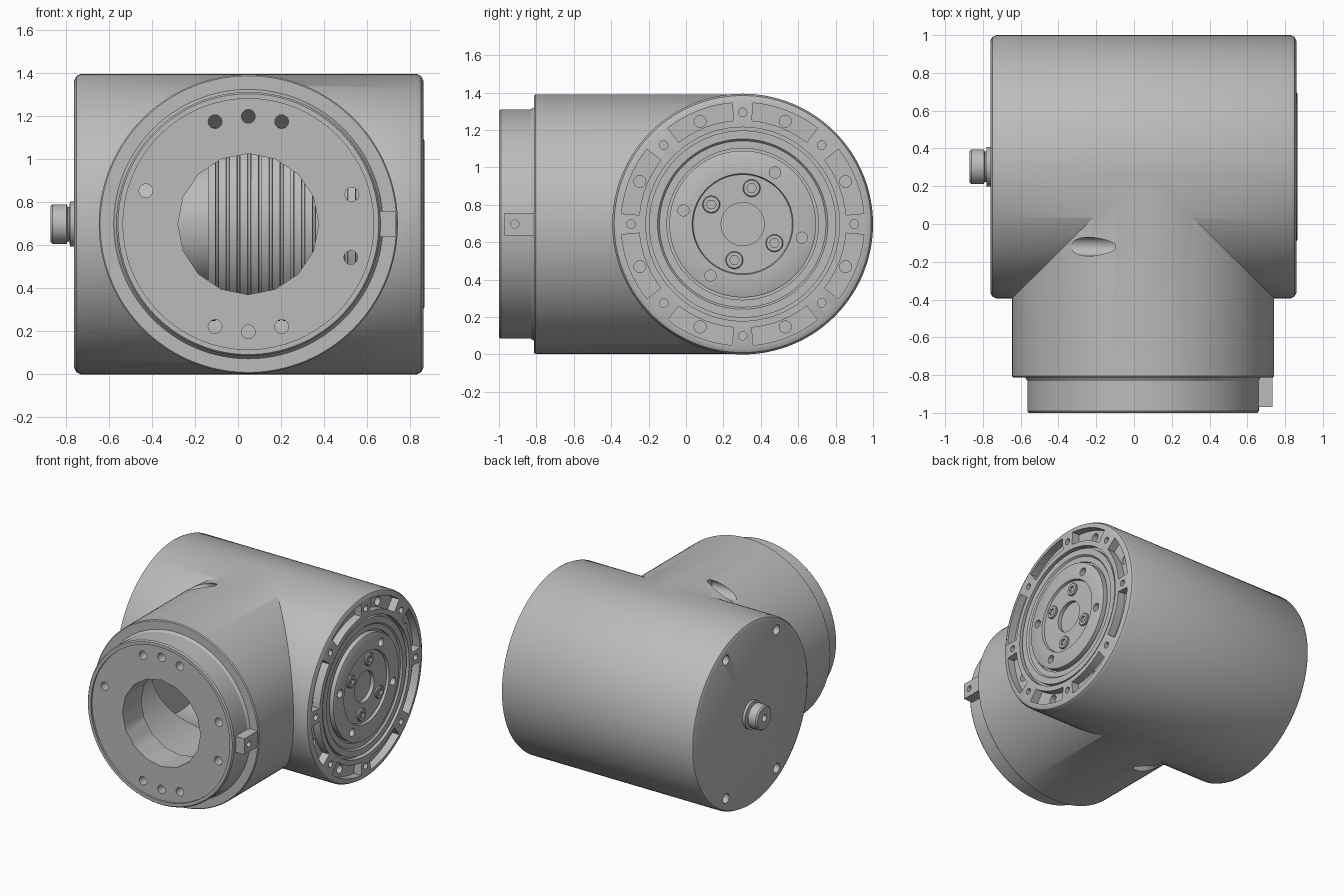
import bpy, bmesh, math
from mathutils import Vector, Matrix

if "Cube" in bpy.data.objects:
    bpy.data.objects.remove(bpy.data.objects["Cube"])

metal = bpy.data.materials.new("grey_metal")
metal.use_nodes = True
GREY = (0.5, 0.5, 0.5, 1)
metal.diffuse_color = GREY
metal.node_tree.nodes["Principled BSDF"].inputs["Base Color"].default_value = GREY

R = 0.697                              # shared radius and axis height
MAIN = Vector((0, 0.303, R))           # axis along x
FRONT = Vector((0.048, 0, R))          # axis along y


def place(axis, c, r, a, t):
    u, v = r * math.cos(a), r * math.sin(a)
    return c + (Vector((t, u, v)) if axis == "x" else Vector((u, t, v)))


def polar(axis, c, r, deg):
    return place(axis, c, r, math.radians(deg), 0)


def lathe(bm, axis, c, profile, seg=96):
    """Solid of revolution; the profile starts and ends on the axis."""
    rings = []
    for r, t in profile:
        n = 1 if r == 0 else seg
        rings.append([bm.verts.new(place(axis, c, r, math.tau * i / seg, t)) for i in range(n)])
    for a, b in zip(rings, rings[1:]):
        for i in range(seg):
            j = (i + 1) % seg
            if len(a) == 1:
                bm.faces.new((a[0], b[i], b[j]))
            elif len(b) == 1:
                bm.faces.new((a[i], b[0], a[j]))
            else:
                bm.faces.new((a[i], b[i], b[j], a[j]))


def rod(bm, axis, c, r, t0, t1, seg=24):
    lathe(bm, axis, c, [(0, t0), (r, t0), (r, t1), (0, t1)], seg)


def arc_block(bm, c, r0, r1, mid, half, t0, t1, steps=10):
    """Curved block for the pockets of the side flange."""
    angs = [math.radians(mid - half + 2 * half * i / steps) for i in range(steps + 1)]
    outline = [(r1, a) for a in angs] + [(r0, a) for a in reversed(angs)]
    lo, hi = [[bm.verts.new(place("x", c, r, a, t)) for r, a in outline] for t in (t0, t1)]
    bm.faces.new(lo)
    bm.faces.new(hi)
    for i in range(len(lo)):
        j = (i + 1) % len(lo)
        bm.faces.new((lo[i], lo[j], hi[j], hi[i]))


def finish(name, bm):
    bmesh.ops.recalc_face_normals(bm, faces=bm.faces)
    me = bpy.data.meshes.new(name)
    bm.to_mesh(me)
    bm.free()
    ob = bpy.data.objects.new(name, me)
    me.materials.append(metal)
    bpy.context.collection.objects.link(ob)
    return ob


def select(ob):
    bpy.ops.object.select_all(action="DESELECT")
    ob.select_set(True)
    bpy.context.view_layer.objects.active = ob


def boolean(ob, bm, op="DIFFERENCE"):
    tool = finish("cutter", bm)
    tool.hide_render = True
    mod = ob.modifiers.new("cut", "BOOLEAN")
    mod.operation, mod.solver, mod.object = op, "EXACT", tool
    select(ob)
    bpy.ops.object.modifier_apply(modifier=mod.name)
    bpy.data.objects.remove(tool)


def smooth(ob):
    select(ob)
    bpy.ops.object.shade_smooth_by_angle(angle=math.radians(30))


# Housing: cross cylinder with rounded ends joined to the front cylinder
bm = bmesh.new()
lathe(bm, "x", MAIN, [(0, -0.76), (R - 0.03, -0.76), (R - 0.01, -0.75), (R, -0.73),
                      (R, 0.83), (R - 0.01, 0.85), (R - 0.03, 0.86), (0, 0.86)], 128)
housing = finish("housing", bm)
bm = bmesh.new()
lathe(bm, "y", FRONT, [(0, -1), (0.605, -1), (0.613, -0.99), (0.613, -0.83), (0.625, -0.812),
                       (0.688, -0.812), (0.694, -0.805), (0.694, 0.25), (0, 0.25)], 128)
boolean(housing, bm, "UNION")

# Hollow inside
bm = bmesh.new()
rod(bm, "x", MAIN, 0.6, -0.7, 0.72, 64)
boolean(housing, bm)
bm = bmesh.new()
rod(bm, "y", FRONT, 0.57, -0.76, 0.2, 64)
boolean(housing, bm)

# Front mouth: shallow recess, faceted bore and bolt holes
bm = bmesh.new()
rod(bm, "y", FRONT, 0.582, -1.1, -0.985, 64)
boolean(housing, bm)
bm = bmesh.new()
rod(bm, "y", FRONT, 0.327, -1.1, -0.7, 16)
for deg in (72, 90, 108, 162, 16, -18, 252, 270, 288):
    rod(bm, "y", polar("y", FRONT, 0.5, deg), 0.032, -1.1, -0.7, 16)
boolean(housing, bm)

# Screw channels cut sideways into the top and bottom of the front cylinder
bm = bmesh.new()
for s in (-1, 1):
    rod(bm, "x", Vector((0, -0.12, R + s * 0.63)), 0.05, -0.5, -0.1)
# Holes in the closed end
for deg in (60, 120, 240, 300):
    rod(bm, "x", polar("x", MAIN, 0.605, deg), 0.036, -0.9, -0.68)
boolean(housing, bm)

# Side flange: hub seat, arc pockets, small pins between them
bm = bmesh.new()
rod(bm, "x", MAIN, 0.518, 0.82, 1, 96)
for q in range(4):
    for mid in (21.5, 68.5):
        arc_block(bm, MAIN, 0.555, 0.65, 90 * q + mid, 16.5, 0.8, 1)
    for off in (0, 45):
        rod(bm, "x", polar("x", MAIN, 0.597, 90 * q + off), 0.023, 0.79, 1, 16)
boolean(housing, bm)
bm = bmesh.new()
for q in range(4):
    for mid in (22.5, 67.5):
        rod(bm, "x", polar("x", MAIN, 0.595, 90 * q + mid), 0.032, 0.74, 1, 20)
boolean(housing, bm)
smooth(housing)

# Output hub: stepped disc with a centre hole
bm = bmesh.new()
lathe(bm, "x", MAIN, [(0, 0.75), (0.5, 0.75), (0.5, 0.85), (0.455, 0.85), (0.445, 0.838),
                      (0.405, 0.838), (0.405, 0.82), (0.392, 0.82), (0.392, 0.862), (0.385, 0.866),
                      (0.27, 0.866), (0.265, 0.848), (0.115, 0.848), (0.115, 0.77), (0, 0.77)])
hub = finish("output_hub", bm)
bm = bmesh.new()
for deg in (58, 167, 238, 347):
    rod(bm, "x", polar("x", MAIN, 0.325, deg), 0.03, 0.8, 1)
boolean(hub, bm)
smooth(hub)

# Hub bolts with six-sided sockets
bm = bmesh.new()
for deg in (76, 148, 257, 329):
    c = polar("x", MAIN, 0.198, deg)
    lathe(bm, "x", c, [(0, 0.83), (0.047, 0.83), (0.047, 0.858), (0.042, 0.863), (0, 0.863)], 24)
bolts = finish("hub_bolts", bm)
bm = bmesh.new()
for deg in (76, 148, 257, 329):
    rod(bm, "x", polar("x", MAIN, 0.198, deg), 0.026, 0.845, 1, 6)
boolean(bolts, bm)
smooth(bolts)

# Connector plug on the closed end
bm = bmesh.new()
lathe(bm, "x", MAIN, [(0, -0.74), (0.105, -0.74), (0.105, -0.78), (0.08, -0.782), (0.08, -0.79),
                      (0.092, -0.795), (0.092, -0.86), (0.082, -0.87), (0.025, -0.87),
                      (0.025, -0.83), (0, -0.83)], 40)
smooth(finish("connector_plug", bm))

# Locating tab beside the mouth
bm = bmesh.new()
bmesh.ops.create_cube(bm, size=1, matrix=Matrix.Translation((0.675, -0.888, R))
                      @ Matrix.Diagonal((0.115, 0.164, 0.12, 1)))
tab = finish("locating_tab", bm)
bm = bmesh.new()
rod(bm, "x", Vector((0, -0.915, R)), 0.022, 0.69, 1, 16)
boolean(tab, bm)

# Ribbed motor drum inside, with its smaller rear shaft
ribs = []
for i in range(14):
    t = -0.14 + i * 0.05
    ribs += [(0.45, t), (0.45, t + 0.035), (0.435, t + 0.037), (0.435, t + 0.048)]
bm = bmesh.new()
lathe(bm, "x", MAIN, [(0, -0.72), (0.3, -0.72), (0.3, -0.14)] + ribs + [(0.435, 0.76), (0, 0.76)], 64)
smooth(finish("motor_drum", bm))
